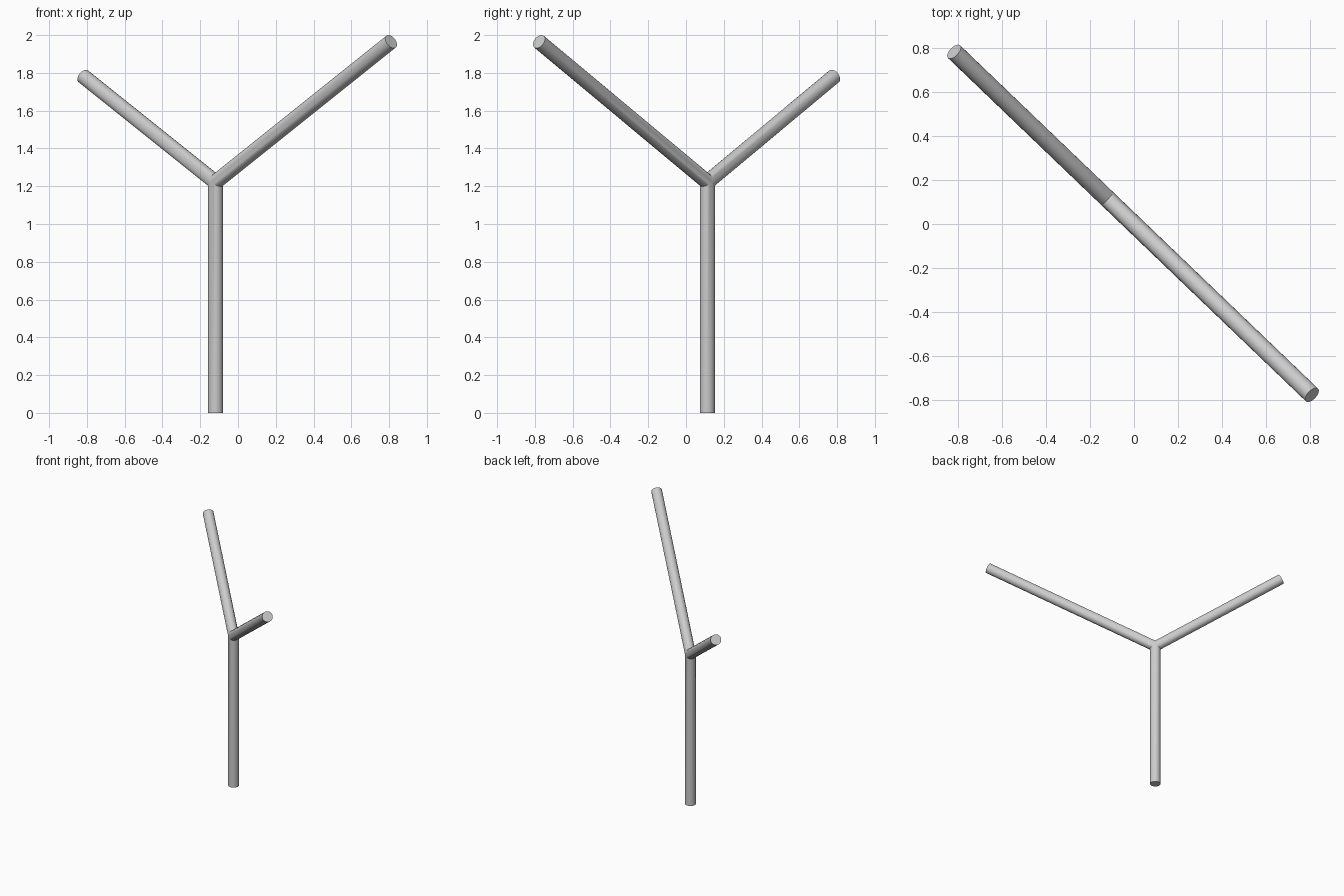
import bpy, bmesh
from math import sin, cos, pi, radians, sqrt
from mathutils import Vector

if "Cube" in bpy.data.objects:
    bpy.data.objects.remove(bpy.data.objects["Cube"])

R, SIDES = 0.04, 24
FORK = Vector((-0.119, 0.113, 1.222))      # where the three axes meet
AZ = radians(-43.8)                        # heading of the long arm
H = Vector((cos(AZ), sin(AZ), 0))          # horizontal direction of the fork plane
UP = Vector((0, 0, 1))
N = H.cross(UP)                            # normal of the fork plane


def add_arm(bm, direction, length):
    """Round rod with a mitred start at the fork and a flat capped end."""
    d = direction.normalized()
    u = N.cross(d)
    inner, outer = [], []
    for i in range(SIDES):
        a, b = R * cos(2 * pi * i / SIDES), R * sin(2 * pi * i / SIDES)
        off = FORK + u * a + N * b
        # arms are 120 degrees apart, so the mitre planes lie at 60 degrees
        inner.append(bm.verts.new(off + d * abs(a) / sqrt(3)))
        outer.append(bm.verts.new(off + d * length))
    for i in range(SIDES):
        j = (i + 1) % SIDES
        bm.faces.new((inner[i], inner[j], outer[j], outer[i]))
    bm.faces.new(outer)


bm = bmesh.new()
add_arm(bm, -UP, FORK.z)                             # trunk
add_arm(bm, H * cos(pi / 6) + UP * 0.5, 1.487)       # long arm
add_arm(bm, -H * cos(pi / 6) + UP * 0.5, 1.12)       # short arm
bmesh.ops.remove_doubles(bm, verts=bm.verts, dist=1e-4)
bmesh.ops.recalc_face_normals(bm, faces=bm.faces)

mesh = bpy.data.meshes.new("forked_rod")
bm.to_mesh(mesh)
bm.free()
rod = bpy.data.objects.new("forked_rod", mesh)
bpy.context.collection.objects.link(rod)

# smooth sides, sharp end caps
bpy.context.view_layer.objects.active = rod
rod.select_set(True)
bpy.ops.object.shade_smooth_by_angle(angle=radians(30))
